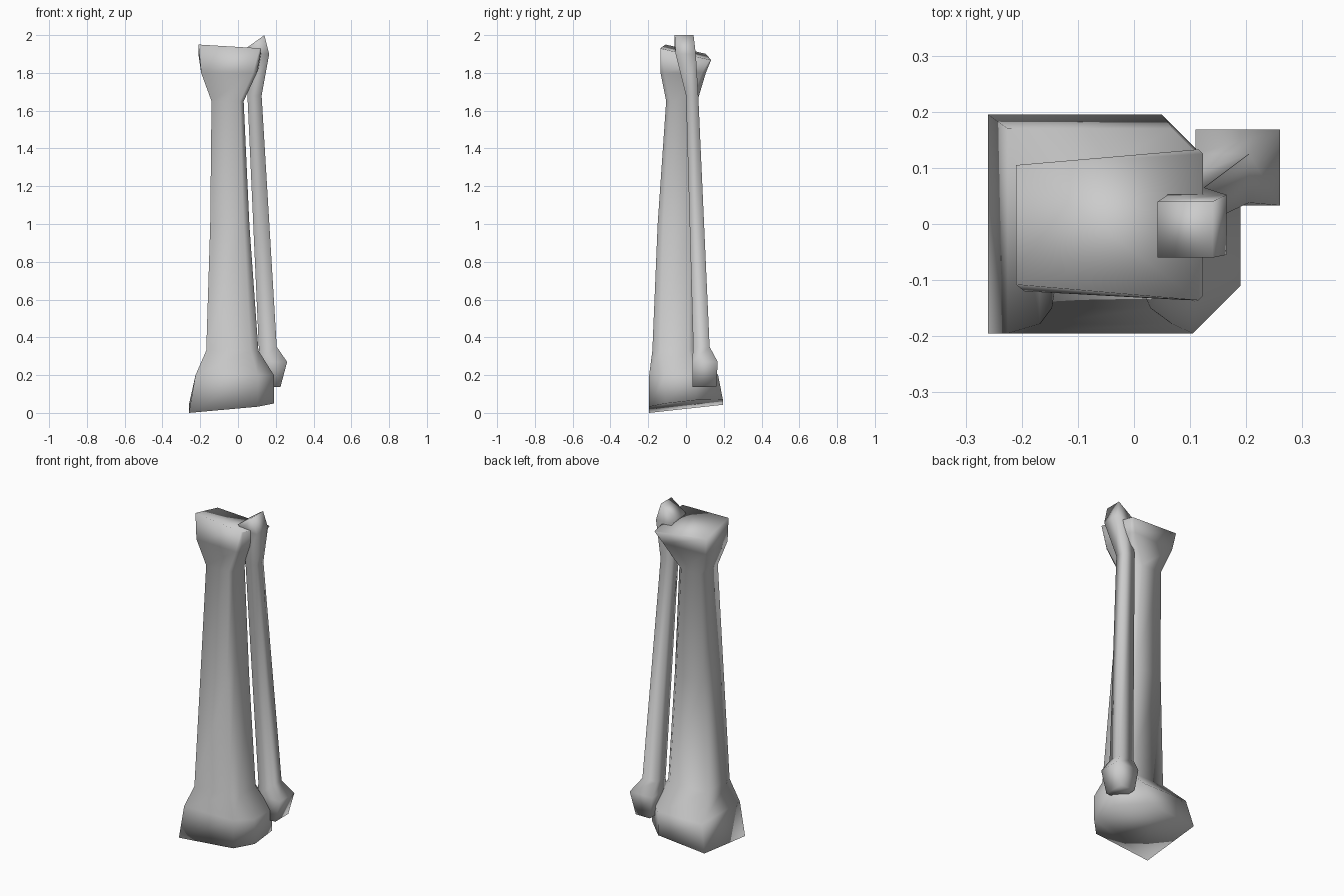
import bpy, bmesh

if "Cube" in bpy.data.objects:
    bpy.data.objects.remove(bpy.data.objects["Cube"])


def ring(x0, x1, y0, y1, z, cf=0, cb=0, tx=0, ty=0, grow=0):
    """Box section with cut right-hand corners, tilted by tx/ty; grow widens its right side."""
    pts = [(x0, y0)]
    pts += [(x1 - cf, y0 - grow), (x1, y0 - grow + cf)] if cf else [(x1, y0 - grow)]
    pts += [(x1, y1 + grow - cb), (x1 - cb, y1 + grow)] if cb else [(x1, y1 + grow)]
    pts += [(x0, y1)]
    return [(x, y, z + tx * (x - x0) + ty * (y - y0)) for x, y in pts]


def loft(name, rings):
    bm = bmesh.new()
    loops = [[bm.verts.new(p) for p in r] for r in rings]
    n = len(loops[0])
    for a, b in zip(loops, loops[1:]):
        for i in range(n):
            j = (i + 1) % n
            bm.faces.new((a[i], a[j], b[j], b[i]))
    bm.faces.new(loops[0][::-1])
    bm.faces.new(loops[-1])
    bmesh.ops.recalc_face_normals(bm, faces=bm.faces[:])
    for f in bm.faces:
        f.smooth = True
    me = bpy.data.meshes.new(name)
    bm.to_mesh(me)
    bm.free()
    ob = bpy.data.objects.new(name, me)
    bpy.context.collection.objects.link(ob)
    return ob


# Thick main bone: broad tilted foot, tapering shaft, flared head
loft("main_bone", [
    ring(-.26, .19, -.195, .195, 0, .085, .14, .09, .11),
    ring(-.225, .19, -.195, .17, .2, .085, .12),
    ring(-.168, .108, -.178, .045, .33, .04, .03),
    ring(-.147, .06, -.15, .05, 1.0, .03, .03),
    ring(-.14, .03, -.105, .06, 1.65, .02, .04),
    ring(-.195, .10, -.12, .09, 1.80, .02, .02, 0, 0, .015),
    ring(-.21, .123, -.108, .105, 1.95, .008, .008, -.08, -.23, .028),
])

# Slim side bone: knobbed lower end, thin shaft, slanted tip
loft("side_bone", [
    ring(.13, .225, .035, .16, .138),
    ring(.11, .26, .033, .168, .27),
    ring(.11, .205, .038, .125, .35),
    ring(.05, .125, 0, .065, 1.68),
    ring(.06, .165, -.055, .052, 1.90),
    ring(.042, .14, -.06, .04, 1.93, tx=.71),
])
